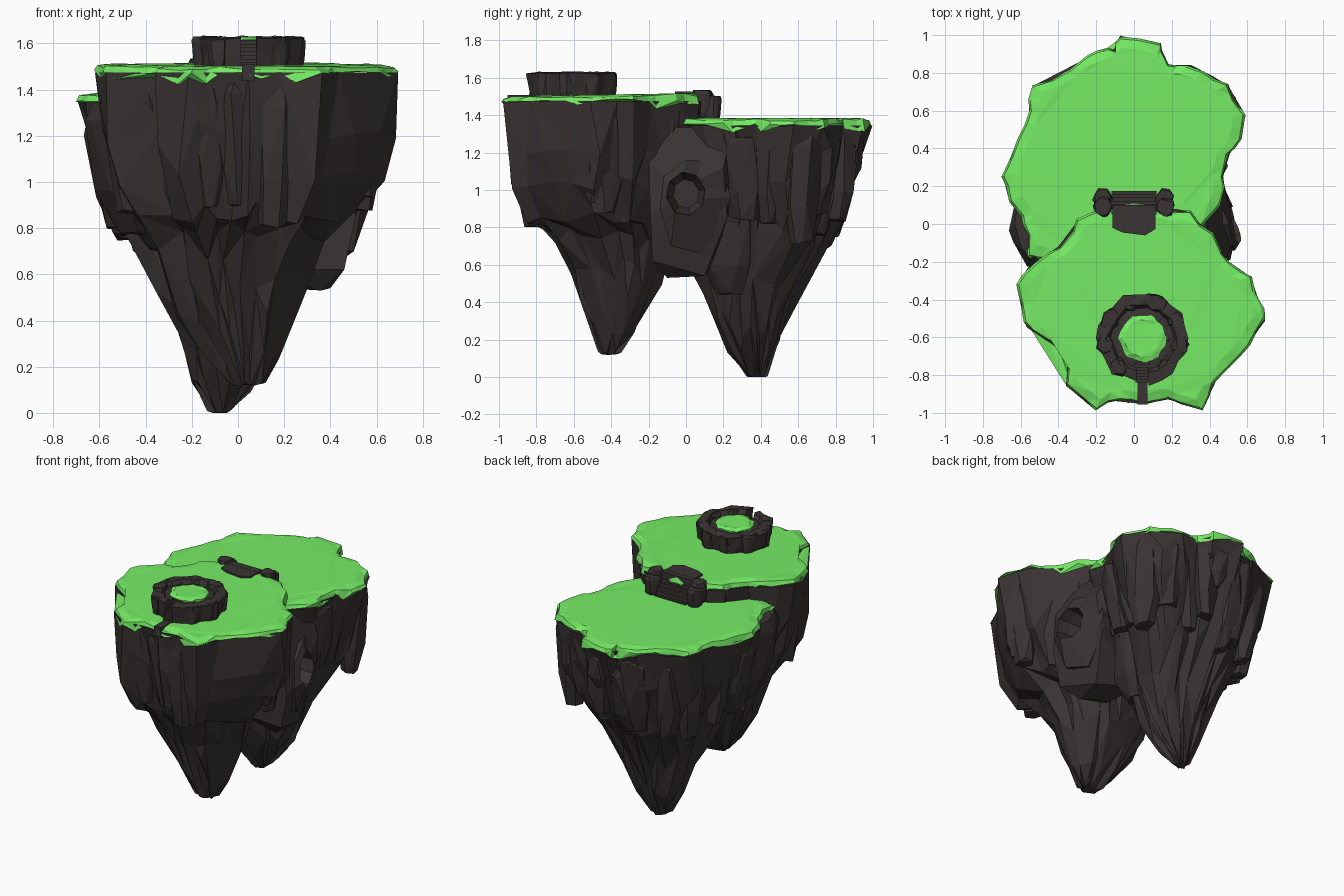
import bpy, bmesh, math, random
from mathutils import Vector

if "Cube" in bpy.data.objects:
    bpy.data.objects.remove(bpy.data.objects["Cube"])

random.seed(7)
R = random.uniform


def material(name, rgb):
    m = bpy.data.materials.new(name)
    m.diffuse_color = (*rgb, 1)
    m.use_nodes = True
    m.node_tree.nodes["Principled BSDF"].inputs["Base Color"].default_value = m.diffuse_color
    return m


ROCK = material("dark_rock", (0.042, 0.034, 0.033))
GRASS = material("grass_green", (0.18, 0.84, 0.13))


def finish(name, bm, mat):
    bmesh.ops.recalc_face_normals(bm, faces=bm.faces)
    me = bpy.data.meshes.new(name)
    bm.to_mesh(me)
    bm.free()
    me.materials.append(mat)
    ob = bpy.data.objects.new(name, me)
    bpy.context.collection.objects.link(ob)
    return ob


def loft(name, rings, mat, close=False):
    """Skin a stack of equal-length rings; cap the ends or close into a loop."""
    bm = bmesh.new()
    vs = [[bm.verts.new(p) for p in r] for r in rings]
    n = len(vs[0])
    pairs = list(zip(vs, vs[1:])) + ([(vs[-1], vs[0])] if close else [])
    for a, b in pairs:
        for i in range(n):
            j = (i + 1) % n
            bm.faces.new((a[i], a[j], b[j], b[i]))
    if not close:
        bm.faces.new(vs[0])
        bm.faces.new(vs[-1])
    bmesh.ops.triangulate(bm, faces=bm.faces)
    return finish(name, bm, mat)


def hull(name, pts, mat=ROCK):
    bm = bmesh.new()
    for p in pts:
        bm.verts.new(p)
    res = bmesh.ops.convex_hull(bm, input=bm.verts)
    junk = [g for g in res["geom_interior"] if isinstance(g, bmesh.types.BMVert)]
    bmesh.ops.delete(bm, geom=junk, context='VERTS')
    return finish(name, bm, mat)


def carve(obs, cutter):
    cutter.hide_render = True
    cutter.hide_set(True)
    for ob in obs:
        mod = ob.modifiers.new("carve", 'BOOLEAN')
        mod.object = cutter
        mod.operation = 'DIFFERENCE'
        mod.solver = 'EXACT'


def boulder(name, c, half, ang=0, taper=0.6, lean=0, n=9):
    """Faceted chunk, narrower at the bottom; lean moves its foot inward."""
    pts = []
    for t, s in ((1, 0.85), (0.75, 1), (-0.35, 0.9), (-1, taper * 0.6)):
        for k in range(n):
            a = 2 * math.pi * k / n + R(-.3, .3)
            u = math.cos(a) * half[0] * s * R(.85, 1.05) - lean * (1 - t) / 2
            v = math.sin(a) * half[1] * s * R(.85, 1.05)
            pts.append((c[0] + u * math.cos(ang) - v * math.sin(ang),
                        c[1] + u * math.sin(ang) + v * math.cos(ang),
                        c[2] + t * half[2] * R(.92, 1)))
    return hull(name, pts)


def resample(pts):
    """Split each outline edge in two, with a slight wobble."""
    out = []
    for i, p in enumerate(pts):
        q = pts[(i + 1) % len(pts)]
        t = R(.35, .65)
        out += [p, (p[0] + (q[0] - p[0]) * t + R(-.015, .015), p[1] + (q[1] - p[1]) * t + R(-.015, .015))]
    return out


def lobe(name, outline, c0, h0, levels, top, tilt):
    """Rock body with vertical ridges, wall slabs and a draped grass cap."""
    pts = resample(outline)
    ridge = [R(.9, 1.06) for _ in pts]
    rings = []
    for k, (z, cx, cy, hx, hy) in enumerate(levels):
        ring = []
        w = min(1, k / 2) if k < 5 else .6
        round_ = max(0, (k - 3) / 6)                     # lower levels get rounder
        for p, r in zip(pts, ridge):
            u, v = (p[0] - c0[0]) / h0[0], (p[1] - c0[1]) / h0[1]
            f = (1 + (r - 1 + R(-.04, .04)) * w) * (1 - round_ + round_ / math.hypot(u, v))
            ring.append((cx + u * hx * f, cy + v * hy * f,
                         z + (R(-.04, .04) if 0 < k < len(levels) - 1 else 0)))
        rings.append(ring)
    body = loft(name + "_rock", rings, ROCK)
    mod = body.modifiers.new("big_facets", 'DECIMATE')
    mod.ratio = .36
    # wall slabs hugging the cliff
    for i in range(0, len(pts), 3):
        d = Vector((pts[i][0] - c0[0], pts[i][1] - c0[1]))
        near = [math.hypot(pts[(i + o) % len(pts)][0] - c0[0], pts[(i + o) % len(pts)][1] - c0[1]) for o in (-1, 0, 1)]
        a = math.atan2(d.y, d.x)
        q = d.normalized() * (min(near) - R(.065, .09))
        hz = R(.2, .31)
        boulder(f"{name}_slab_{i}", (c0[0] + q.x, c0[1] + q.y, top - R(.04, .1) - hz), (.1, R(.085, .13), hz),
                a, 1.0, R(.03, .08), 6)
    # grass: hanging fringe, sloping rim, then a nearly flat top
    edge = [R(.985, 1.01) for _ in pts]
    fringe = [R(.02, .035) if R(0, 1) < .6 else R(.045, .08) for _ in pts]
    rim = [R(-.014, .004) for _ in pts]
    caps = []
    for k, s in enumerate((1.006, .985, .9)):
        ring = []
        for p, e, f, m in zip(pts, edge, fringe, rim):
            x, y = c0[0] + (p[0] - c0[0]) * e * s, c0[1] + (p[1] - c0[1]) * e * s
            ring.append((x, y, top + tilt * (y - c0[1]) + (-f, m, R(.002, .006))[k]))
        caps.append(ring)
    loft(name + "_grass", caps, GRASS)


def steps(name, x, half_w, y0, y1, z0, z1, count):
    """Stack of treads climbing from y0 to y1."""
    bm = bmesh.new()
    for i in range(count):
        a = y0 + (y1 - y0) * i / count
        h = z0 + (z1 - z0) * (i + 1) / count
        lo, hi = min(a, y1), max(a, y1)
        m = bmesh.ops.create_cube(bm, size=1)["verts"]
        for v in m:
            v.co = (x + v.co.x * 2 * half_w, (lo + hi) / 2 + v.co.y * (hi - lo),
                    (z0 - .06 + h) / 2 + v.co.z * (h - z0 + .06))
    return finish(name, bm, ROCK)


# --- two island lobes
front = [(.69, -.45), (.62, -.28), (.5, -.2), (.42, -.05), (.3, .07), (.1, .1), (-.15, .08), (-.3, .02),
         (-.4, -.12), (-.52, -.2), (-.62, -.32), (-.58, -.52), (-.45, -.62), (-.34, -.7), (-.36, -.86),
         (-.2, -.98), (-.08, -.93), (.05, -.96), (.18, -.92), (.36, -.98), (.42, -.85), (.56, -.7), (.65, -.58)]
back = [(.45, .1), (.47, .25), (.5, .37), (.57, .45), (.59, .58), (.52, .7), (.43, .77), (.28, .84), (.18, .84),
        (.14, .95), (-.07, .99), (-.1, .92), (-.2, .91), (-.34, .82), (-.53, .73), (-.55, .6),
        (-.62, .45), (-.7, .25), (-.66, .12), (-.58, 0), (-.56, -.17), (-.4, -.18), (0, -.1), (.3, -.05)]
lobe("front_island", front, (.04, -.43), (.65, .54),
     [(1.475, .04, -.43, .65, .54), (1.22, .04, -.43, .635, .525), (1.02, .04, -.43, .58, .49),
      (.86, .03, -.43, .48, .43), (.77, .0, -.39, .37, .36), (.6, -.01, -.36, .32, .28),
      (.45, 0, -.36, .27, .22), (.28, .02, -.38, .18, .135), (.16, .03, -.4, .1, .07), (.12, .03, -.41, .05, .03)],
     1.505, .018)
lobe("back_island", back, (-.05, .42), (.65, .57),
     [(1.345, -.05, .42, .65, .57), (1.22, -.05, .42, .625, .555), (1.05, -.04, .43, .58, .5),
      (.88, -.03, .42, .5, .44), (.7, -.03, .4, .4, .39), (.5, -.03, .35, .31, .28),
      (.32, -.03, .35, .23, .21), (.17, -.05, .36, .16, .14), (.04, -.07, .37, .07, .07), (0, -.08, .37, .03, .04)],
     1.38, 0)

# --- cave rock on the right side, with a hollow cut into it
cave = hull("cave_rock", [(.4, -.18, 1.33), (.36, .25, 1.34), (.3, .05, 1.36), (.48, -.2, 1.15), (.48, .2, 1.12),
                          (.54, -.05, 1.0), (.51, -.19, .85), (.45, .22, .85), (.46, -.18, .62), (.36, -.1, .53),
                          (.4, .1, .54), (.1, -.15, .62), (.1, .15, .6), (.1, 0, 1.35), (.2, -.02, .54)])
rim = hull("cave_rim", [(.59 - .45 * abs(y + .05) - .3 * abs(z - .95) - d * .14, y, z)
                        for y, z in ((-.12, 1.07), (0, 1.16), (.18, 1.16), (.24, .96), (.18, .8), (.08, .66), (-.08, .7),
                                     (-.14, .9), (-.05, .95)) for d in (0, 1)])
cut = loft("cave_cutter", [[(x, r * math.cos(k * math.pi / 4 + .2), .98 + 1.12 * r * math.sin(k * math.pi / 4 + .2))
                            for k in range(8)] for x, r in ((.36, .07), (.46, .1), (.75, .12))], ROCK)
carve((cave, rim), cut)

# --- side and hanging rocks
for i, (c, h, a, lean) in enumerate([
        ((-.52, .02, 1.06), (.15, .27, .29), math.pi, .06),
        ((-.42, .1, .9), (.16, .22, .2), math.pi, .1),
        ((-.42, -.2, .98), (.14, .16, .24), math.pi, .12),
        ((-.58, .22, 1.02), (.1, .13, .26), math.pi, .08),
        ((.22, .25, .68), (.15, .2, .24), 0, .05),
        ((.3, .45, .88), (.17, .18, .26), 0, .12),
        ((.36, -.3, .93), (.15, .18, .28), 0, .15),
        ((-.1, .74, .96), (.2, .13, .28), math.pi / 2, .05),
        ((.06, .84, 1.16), (.12, .1, .13), math.pi / 2, 0),
        ((-.2, -.72, 1.05), (.13, .13, .27), -math.pi / 2, .05),
        ((.22, -.74, 1.1), (.14, .14, .28), -math.pi / 2, .05)]):
    boulder(f"side_rock_{i}", c, h, a, .7, lean)

# --- stone ring with raised grass disc
N = 22
wob = [R(.93, 1.06) for _ in range(N)]


def circle(r, z, jit=.03, dz=.006):
    return [(.045 + r * w * R(1 - jit, 1 + jit) * math.cos(2 * math.pi * k / N),
             -.605 + r * w * R(1 - jit, 1 + jit) * math.sin(2 * math.pi * k / N), z + R(-dz, dz))
            for k, w in enumerate(wob)]


ring = loft("stone_ring", [circle(.215, 1.46), circle(.23, 1.55), circle(.24, 1.622), circle(.18, 1.63),
                           circle(.165, 1.6), circle(.12, 1.605), circle(.11, 1.46)], ROCK, close=True)
loft("ring_grass", [circle(.12, 1.58, .01), circle(.125, 1.615, .01), circle(.1, 1.626, .01, .003)], GRASS)
for k in range(8):
    a = -math.pi / 2 + (k + 1) * 2 * math.pi / 9
    boulder(f"ring_stone_{k}", (.045 + .2 * math.cos(a), -.605 + .2 * math.sin(a), 1.555),
            (.05, R(.05, .075), R(.07, .078)), a, 1.2, 0, 6)

# --- notch, path and stairs in front of the ring
notch = hull("ring_notch_cutter", [(.045 + s * .032, y, z) for s in (-1, 1) for y in (-.95, -.735) for z in (1.5, 1.7)])
carve((ring,), notch)
steps("ring_steps", .045, .036, -.84, -.73, 1.5, 1.615, 7)
hull("ring_path", [(.045 + s * .027, y, z) for s in (-1, 1) for y in (-.955, -.8) for z in (1.44, 1.508)])

# --- wide stairs joining the two levels, framed by rocks
steps("level_steps", 0, .12, .175, .05, 1.37, 1.528, 7)
hull("stair_landing", [(x, y, z) for z in (1.42, 1.527) for x, y in
                       ((-.115, .1), (.115, .1), (.115, -.025), (.06, -.06), (-.06, -.045), (-.115, -.02))])
for s in (-1, 1):
    for k, (y, z) in enumerate(((.09, 1.46), (.135, 1.43))):
        boulder(f"stair_rock_{s}_{k}", (s * .165, y, z), (.055, .058, .075), 0, 1.2, 0, 7)
